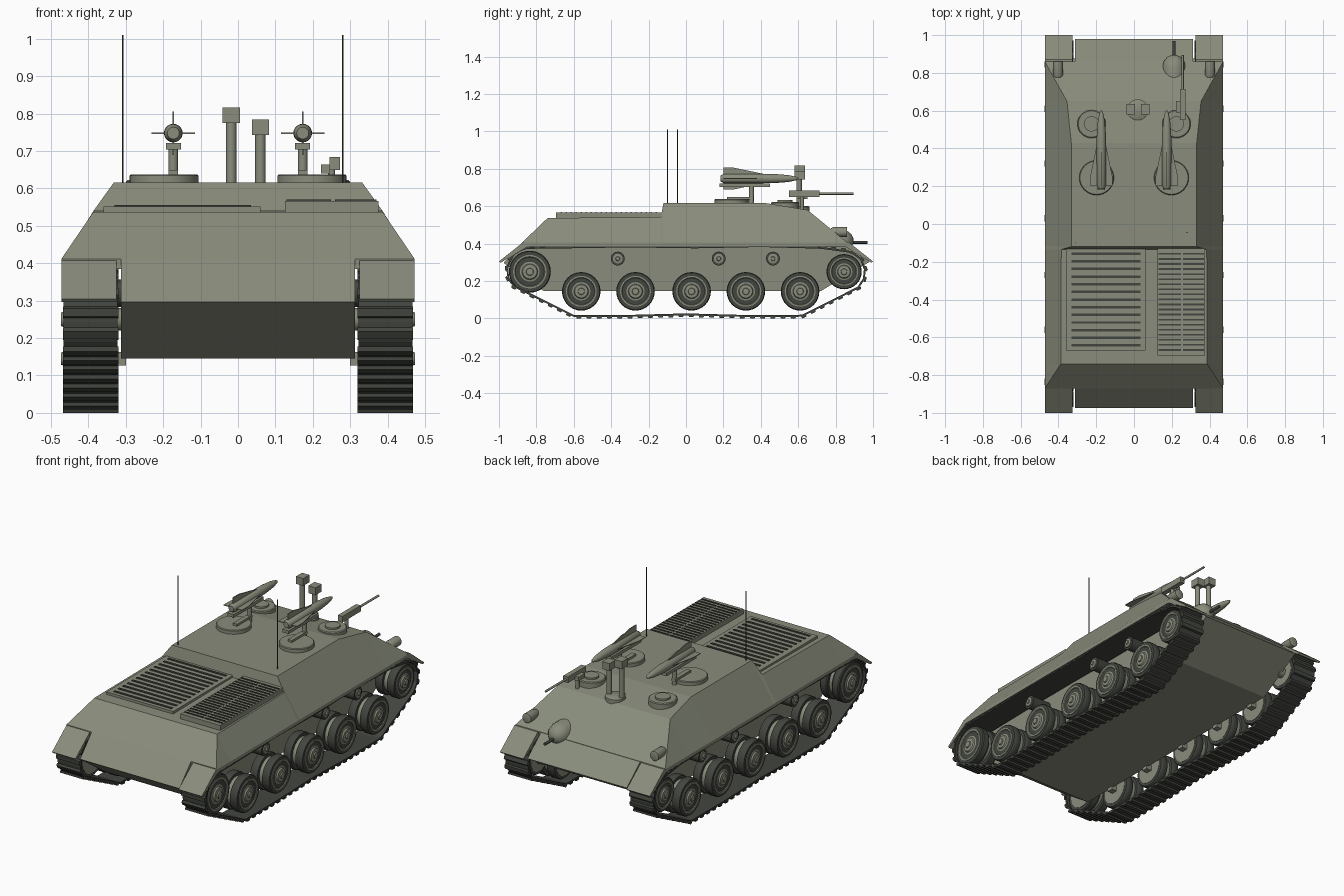
import bpy, bmesh, math
from mathutils import Vector

if "Cube" in bpy.data.objects:
    bpy.data.objects.remove(bpy.data.objects["Cube"])


def material(name, c):
    m = bpy.data.materials.new(name)
    m.diffuse_color = (*c, 1)
    m.use_nodes = True
    m.node_tree.nodes["Principled BSDF"].inputs["Base Color"].default_value = m.diffuse_color
    return m


OLIVE = material("olive_paint", (0.25, 0.265, 0.20))
DARK = material("dark_steel", (0.055, 0.06, 0.05))


def finish(name, bm, mat=OLIVE, mirror=False, smooth=False):
    bmesh.ops.remove_doubles(bm, verts=bm.verts, dist=1e-5)
    bmesh.ops.recalc_face_normals(bm, faces=bm.faces)
    me = bpy.data.meshes.new(name)
    bm.to_mesh(me)
    bm.free()
    ob = bpy.data.objects.new(name, me)
    bpy.context.collection.objects.link(ob)
    me.materials.append(mat)
    if mirror:
        ob.modifiers.new("mirror", "MIRROR").use_mirror_merge = False
    if smooth:
        bpy.context.view_layer.objects.active = ob
        ob.select_set(True)
        bpy.ops.object.shade_smooth_by_angle(angle=math.radians(35))
        ob.select_set(False)
    return ob


def loft(bm, sections, cap=True, loop=False):
    rings = [[bm.verts.new(p) for p in s] for s in sections]
    pairs = list(zip(rings, rings[1:])) + ([(rings[-1], rings[0])] if loop else [])
    for a, b in pairs:
        for i in range(len(a)):
            j = (i + 1) % len(a)
            bm.faces.new((a[i], a[j], b[j], b[i]))
    if cap and not loop:
        bm.faces.new(rings[0])
        bm.faces.new(rings[-1])


def prism(name, profile, x0, x1, **kw):
    bm = bmesh.new()
    loft(bm, [[(x, y, z) for y, z in profile] for x in (x0, x1)])
    return finish(name, bm, **kw)


def add_box(bm, x0, x1, y0, y1, z0, z1):
    loft(bm, [[(x0, y0, z), (x1, y0, z), (x1, y1, z), (x0, y1, z)] for z in (z0, z1)])


def box(name, *b, **kw):
    bm = bmesh.new()
    add_box(bm, *b)
    return finish(name, bm, **kw)


def lathe(name, axis, origin, profile, n=24, **kw):
    """profile is (radius, distance along axis); open ends are capped"""
    bm = bmesh.new()
    rings = []
    for r, t in profile:
        ring = []
        for k in range(n):
            a = 2 * math.pi * k / n
            u, v = r * math.cos(a), r * math.sin(a)
            p = {"X": (t, u, v), "Y": (u, t, v), "Z": (u, v, t)}[axis]
            ring.append(Vector(origin) + Vector(p))
        rings.append(ring)
    loft(bm, rings)
    kw.setdefault("smooth", True)
    return finish(name, bm, **kw)


def rod(name, axis, origin, r, length, n=16, **kw):
    return lathe(name, axis, origin, [(r, 0), (r, length)], n, **kw)


# upper hull: sloped sides, stepped rear deck, sloping glacis
bm = bmesh.new()
secs = [(-.87, .472, .412), (-.74, .387, .537), (-.135, .385, .542), (-.12, .332, .616),
        (.43, .332, .616), (.65, .355, .58), (.86, .472, .408)]
loft(bm, [[(-.472, y, .385), (-.472, y, .405), (-w, y, z), (w, y, z), (.472, y, .405), (.472, y, .385)]
          for y, w, z in secs])
finish("upper_hull", bm)

# lower hull tub
prism("lower_hull", [(-.975, .297), (-.87, .412), (.86, .406), (.98, .302), (.72, .146), (-.76, .146)],
      -.313, .313)

# mudguards at both ends
for nm, s in (("rear_mudguard", -1), ("front_mudguard", 1)):
    prism(nm, [(s * .85, .408), (s * .87, .408), (s, .305), (s * .992, .297), (s * .85, .385)],
          .325, .472, mirror=True)

# track path, resampled at even spacing
path = [(-.60, .014), (-.3, .014), (0, .022), (.3, .014), (.62, .014), (.92, .165), (.95, .21), (.957, .26),
        (.935, .32), (.88, .356), (.72, .378), (.4, .387), (.05, .38), (-.3, .385), (-.7, .379), (-.86, .377),
        (-.92, .345), (-.955, .28), (-.952, .22), (-.925, .175)]
pts = [Vector((0, *p)) for p in path]
lens = [(pts[(i + 1) % len(pts)] - p).length for i, p in enumerate(pts)]
total = sum(lens)


def at(s):
    s %= total
    for i, l in enumerate(lens):
        if s <= l:
            d = (pts[(i + 1) % len(pts)] - pts[i]) / l
            return pts[i] + d * s, d
        s -= l
    return pts[0], (pts[1] - pts[0]).normalized()


# belt plus raised shoe on each link
bm = bmesh.new()
X0, X1, LINKS = .322, .466, 76
belt = []
for i in range(LINKS * 2):
    p, d = at(total * i / (LINKS * 2))
    n = Vector((0, d.z, -d.y))
    o, q = p + n * .005, p - n * .005
    belt.append([(X0, o.y, o.z), (X1, o.y, o.z), (X1, q.y, q.z), (X0, q.y, q.z)])
loft(bm, belt, loop=True)
for i in range(LINKS):
    p, d = at(total * (i + .5) / LINKS)
    n = Vector((0, d.z, -d.y))
    quad = [p + d * a + n * b for a, b in ((-.016, .002), (.016, .002), (.011, .014), (-.011, .014))]
    loft(bm, [[(x, v.y, v.z) for v in quad] for x in (X0 - .002, X1 + .002)])
finish("track", bm, mat=DARK, mirror=True)


# wheels: dark tyre, dished disc and hub
def wheel(name, y, z, r, x0=.335, x1=.455):
    w = (x1 - x0) * .38
    for tag, a, b in (("inner", x0, x0 + w), ("outer", x1 - w, x1)):
        lathe(f"{name}_{tag}_tyre", "X", (0, y, z), [(r * .8, a), (r * .96, a), (r, a + .006), (r, b - .006),
              (r * .96, b), (r * .8, b)], 32, mat=DARK, mirror=True)
    lathe(name + "_disc", "X", (0, y, z), [(r * .8, x0 - .002), (r * .8, x1 + .004), (r * .72, x1 + .004),
          (r * .66, x1 - .004), (r * .38, x1 + .002), (r * .34, x1 + .010), (r * .18, x1 + .012),
          (r * .16, x1 + .018), (.001, x1 + .018)], 32, mirror=True)


for i, y in enumerate((-.56, -.27, .03, .32, .61)):
    wheel(f"road_wheel_{i}", y, .145, .103)
    box(f"axle_{i}", .30, .36, y - .018, y + .018, .127, .163, mirror=True)
wheel("rear_drive_wheel", -.835, .25, .112)
wheel("front_idler_wheel", .845, .25, .094)
for nm, y in (("rear_drive_axle", -.835), ("front_idler_axle", .845)):
    rod(nm, "X", (.30, y, .25), .03, .06, mirror=True)
for i, y in enumerate((-.365, .175, .465)):
    rod(f"return_roller_{i}", "X", (.305, y, .32), .037, .125, 24, mat=DARK, mirror=True)
    lathe(f"return_roller_hub_{i}", "X", (.43, y, .32), [(.026, -.01), (.026, .006), (.012, .008),
          (.010, .014)], 20, mirror=True)


# engine deck grilles
def grille(name, x0, x1, y0, y1, z, columns, count):
    box(name + "_panel", x0, x1, y0, y1, .53, z)
    bm = bmesh.new()
    m = (y1 - y0) * .05
    step = (y1 - y0 - 2 * m) / (count - 1)
    for a, b in columns:
        for i in range(count):
            y = y0 + m + i * step
            add_box(bm, a, b, y - step * .16, y + step * .16, z - .005, z + .004)
    finish(name + "_slats", bm, mat=DARK)


grille("large_grille", -.36, .06, -.67, -.13, .552, [(-.33, .035)], 13)
grille("small_grille", .125, .375, -.695, -.13, .566, [(.13, .249), (.259, .37)], 20)

# roof hatches
for s, nm in ((-1, "left"), (1, "right")):
    lathe(nm + "_launcher_base", "Z", (s * .198, .245, 0), [(.092, .60), (.092, .634), (.088, .638)], 32)
    lathe(nm + "_front_hatch", "Z", (s * .225, .53, 0), [(.075, .585), (.075, .618), (.07, .622)], 32)
    lathe(nm + "_hatch_cap", "Z", (s * .225, .53, 0), [(.04, .61), (.04, .632)], 24)

# missiles on launch rails
MX, MZ = .173, .748
rod("launcher_post", "Z", (MX, .35, .60), .013, .12, mirror=True)
box("launcher_arm", MX - .013, MX + .013, .22, .36, .636, .65, mirror=True)
box("launch_rail", MX - .02, MX + .02, .18, .45, .704, .722, mirror=True)
lathe("missile_body", "Y", (MX, 0, MZ), [(.016, .185), (.024, .2), (.025, .43), (.024, .48), (.018, .55),
      (.009, .59), (.002, .602)], 20, mirror=True)
bm = bmesh.new()
fin = [(.0, .2), (.058, .2), (.058, .255), (.024, .42), (.0, .42)]
for k in range(4):
    c, s = math.cos(k * math.pi / 2), math.sin(k * math.pi / 2)
    loft(bm, [[(MX + r * c - t * s, y, MZ + r * s + t * c) for r, y in fin] for t in (-.002, .002)])
finish("missile_fins", bm, mirror=True)

# sight periscopes
for nm, x, z in (("tall_periscope", -.018, .775), ("short_periscope", .06, .743)):
    rod(nm + "_tube", "Z", (x, .605, .57), .014, z - .57 + .005, 20)
    box(nm + "_head", x - .023, x + .023, .58, .635, z, z + .042)
lathe("periscope_base", "Z", (.02, .605, 0), [(.055, .57), (.055, .597), (.05, .6)], 28)

# roof machine gun
box("roof_gun_body", .244, .273, .55, .715, .65, .684)
rod("roof_gun_barrel", "Y", (.258, .71, .667), .006, .185, 12)
box("roof_gun_feed", .222, .246, .59, .65, .64, .664)
rod("roof_gun_post", "Z", (.25, .62, .57), .010, .085, 12)

# bow machine gun in its blister on the glacis
lathe("bow_gun_blister", "Y", (.212, 0, .415), [(.062, .74), (.062, .83), (.055, .86), (.035, .885),
      (.012, .895)], 24)
rod("bow_gun_barrel", "Y", (.212, .87, .407), .008, .10, 12, mat=DARK)

# headlights
lathe("headlight", "Y", (.402, 0, .462), [(.02, .775), (.027, .79), (.027, .86), (.022, .862)], 20, mirror=True)
rod("headlight_stalk", "Z", (.402, .82, .40), .009, .05, 10, mirror=True)

# whip antennas
rod("left_antenna", "Z", (-.308, -.1, .60), .0025, .41, 8, mat=DARK)
rod("right_antenna", "Z", (.28, -.045, .60), .0025, .41, 8, mat=DARK)
